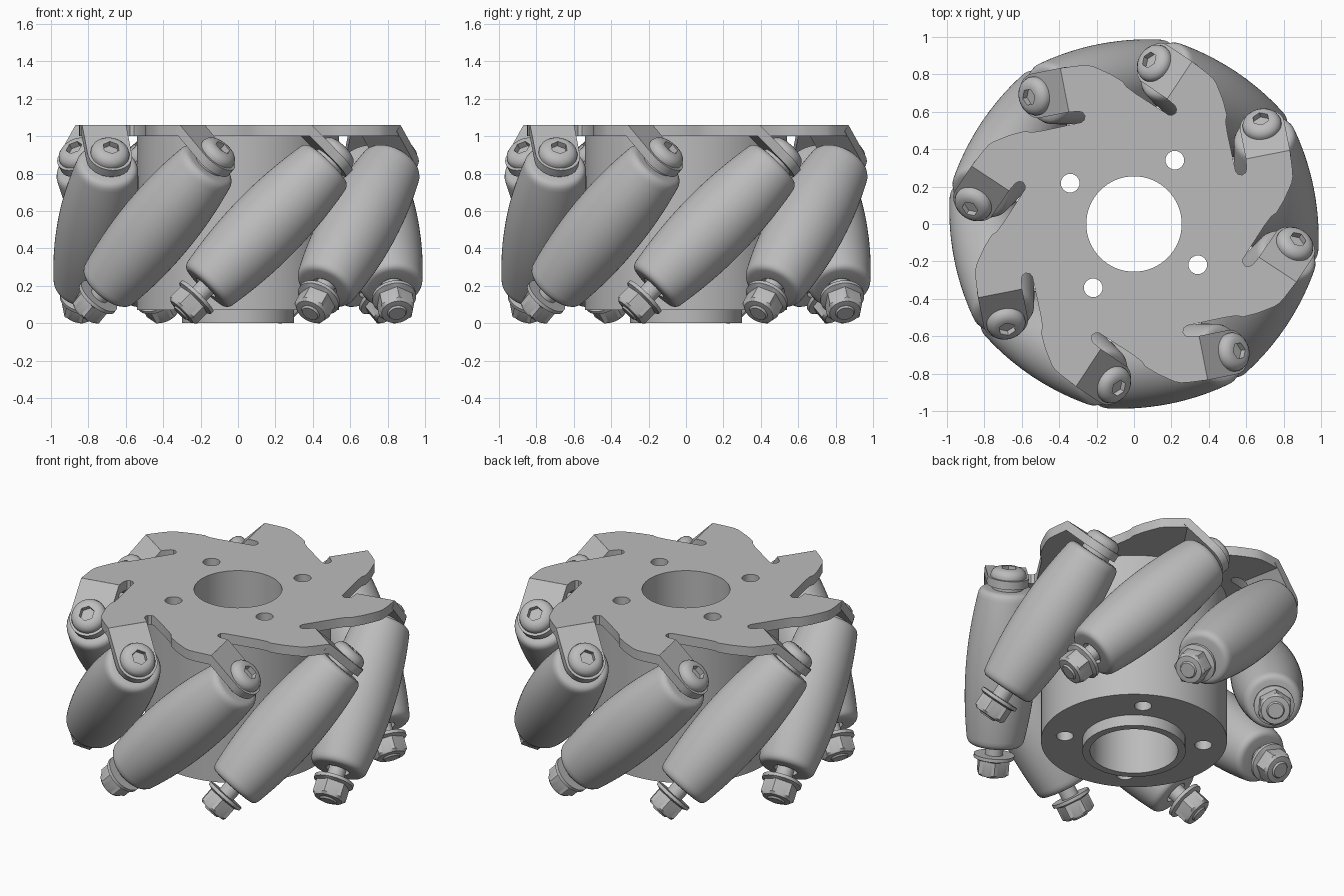
import bpy, bmesh, math
from mathutils import Matrix, Vector

cube = bpy.data.objects.get("Cube")
if cube:
    bpy.data.objects.remove(cube, do_unlink=True)

COUNT = 8
STEP = math.tau / COUNT
START = math.radians(11.3)
AXIS_RADIUS = 0.775
AXIS_HEIGHT = 0.52
PLATE_LOW, PLATE_TOP = 1.0, 1.06
FOLD = 0.224
TAB_HALF = 0.12

grey = bpy.data.materials.new("plain grey")
grey.use_nodes = True
grey.diffuse_color = (0.5, 0.5, 0.5, 1)
grey.node_tree.nodes["Principled BSDF"].inputs["Base Color"].default_value = (0.5, 0.5, 0.5, 1)


def add_object(name, mesh, matrix=Matrix()):
    obj = bpy.data.objects.new(name, mesh)
    obj.matrix_world = matrix
    bpy.context.collection.objects.link(obj)
    return obj


def finish(mesh, angle=30):
    mesh.materials.clear()
    mesh.materials.append(grey)
    mesh.shade_smooth()
    mesh.set_sharp_from_angle(angle=math.radians(angle))
    return mesh


def lathe(name, profile, segments=48):
    """Revolve (radius, height[, 'hex']) points about z; 'hex' rings are six-sided."""
    bm = bmesh.new()
    rings = []
    for radius, height, *kind in profile:
        ring = []
        for i in range(segments):
            a = math.tau * i / segments
            r = radius
            if kind:
                r /= math.cos((a + math.pi / 6) % (math.pi / 3) - math.pi / 6)
            ring.append(bm.verts.new((r * math.cos(a), r * math.sin(a), height)))
        rings.append(ring)
    for low, high in zip(rings, rings[1:]):
        for i in range(segments):
            j = (i + 1) % segments
            bm.faces.new((low[i], low[j], high[j], high[i]))
    bm.faces.new(rings[0])
    bm.faces.new(rings[-1])
    bmesh.ops.recalc_face_normals(bm, faces=bm.faces)
    mesh = bpy.data.meshes.new(name)
    bm.to_mesh(mesh)
    bm.free()
    return finish(mesh)


def circle(radius, cx=0, cy=0, segments=32):
    return [(cx + radius * math.cos(math.tau * i / segments),
             cy + radius * math.sin(math.tau * i / segments)) for i in range(segments)]


def slab(name, loops, low, high):
    """Extruded flat shape; the loops after the first are holes."""
    curve = bpy.data.curves.new(name, "CURVE")
    curve.dimensions = "2D"
    curve.fill_mode = "BOTH"
    curve.extrude = (high - low) / 2
    for loop in loops:
        spline = curve.splines.new("POLY")
        spline.points.add(len(loop) - 1)
        for point, (x, y) in zip(spline.points, loop):
            point.co = (x, y, 0, 1)
        spline.use_cyclic_u = True
    temp = add_object(name + "_helper", curve)
    bpy.context.view_layer.update()
    graph = bpy.context.evaluated_depsgraph_get()
    mesh = bpy.data.meshes.new_from_object(temp.evaluated_get(graph))
    mesh.name = name
    bpy.data.objects.remove(temp, do_unlink=True)
    bm = bmesh.new()
    bm.from_mesh(mesh)
    bmesh.ops.remove_doubles(bm, verts=bm.verts, dist=0.0001)
    bmesh.ops.recalc_face_normals(bm, faces=bm.faces)
    bm.to_mesh(mesh)
    bm.free()
    mesh.transform(Matrix.Translation((0, 0, (low + high) / 2)))
    return finish(mesh)


# Hub with a central bore and four through holes
holes = [circle(0.05, 0.405 * math.cos(a), 0.405 * math.sin(a), 24)
         for a in (math.radians(57.4) + k * math.pi / 2 for k in range(4))]
bore = circle(0.255, segments=64)
add_object("hub", slab("hub", [circle(0.54, segments=96), bore] + holes, 0.07, PLATE_LOW))
add_object("hub_collar", slab("hub_collar", [circle(0.30, segments=64), bore], 0, 0.07))

# Slotted top plate: one arm outline as (radial, tangential), repeated around
arm = [(0.76, -0.09), (0.81, -0.035), (0.846, 0.015), (0.87, 0.05), (0.882, 0.08), (0.888, 0.12),
       (AXIS_RADIUS + TAB_HALF, FOLD), (AXIS_RADIUS - TAB_HALF, FOLD),
       (0.648, 0.17), (0.638, 0.152), (0.618, 0.144), (0.598, 0.152), (0.588, 0.17),
       (0.585, 0.38), (0.588, 0.44)]
outline = []
for k in range(COUNT):
    c, s = math.cos(START + k * STEP), math.sin(START + k * STEP)
    outline += [(u * c - t * s, u * s + t * c) for u, t in arm]
add_object("top_plate", slab("top_plate", [outline, bore] + holes, PLATE_LOW, PLATE_TOP))

# Bent tab with a rounded end, lying square to the roller axis
tab_shape = [(TAB_HALF, FOLD * -1), (TAB_HALF, 0)]
tab_shape += [(TAB_HALF * math.cos(a), TAB_HALF * math.sin(a))
              for a in (math.pi * i / 16 for i in range(1, 16))]
tab_shape += [(-TAB_HALF, 0), (-TAB_HALF, FOLD * -1)]
tab = slab("tab", [tab_shape], 0.49, 0.54)

# Barrel roller with rounded rims and recessed ends
barrel = [(0.205 - 0.2 * (i * 0.042) ** 2, i * 0.042) for i in range(-10, 11)]
rim = [(0.166, 0.44), (0.158, 0.455), (0.146, 0.465), (0.13, 0.468), (0.07, 0.468), (0.07, 0.44)]
roller = lathe("roller", [(r, -z) for r, z in reversed(rim)] + barrel + rim, 64)

# Spacer, bolt shaft, socket button head, flanged nut
spacer = lathe("spacer", [(0.09, 0.455), (0.09, 0.492)])
shaft = lathe("bolt_shaft", [(0.045, -0.665), (0.052, -0.655), (0.052, 0.5)], 24)
head = lathe("bolt_head", [(0.104, 0.535), (0.104, 0.553), (0.098, 0.57), (0.082, 0.585),
                           (0.062, 0.593), (0.04, 0.593, "hex"), (0.04, 0.56, "hex")])
nut = lathe("flange_nut", [(0.06, -0.655), (0.083, -0.652), (0.088, -0.638, "hex"),
                           (0.088, -0.56, "hex"), (0.118, -0.55), (0.118, -0.53), (0.055, -0.53)])

# Eight roller stations, each axis leaning at half a right angle
for k in range(COUNT):
    angle = START + k * STEP
    radial = Vector((math.cos(angle), math.sin(angle), 0))
    tangent = Vector((-math.sin(angle), math.cos(angle), 0))
    up = Vector((0, 0, 1))
    frame = Matrix((radial, (tangent - up).normalized(), (tangent + up).normalized())).transposed().to_4x4()
    frame.translation = radial * AXIS_RADIUS + up * AXIS_HEIGHT
    for mesh in (tab, roller, spacer, shaft, head, nut):
        add_object(f"{mesh.name}_{k + 1}", mesh, frame)
